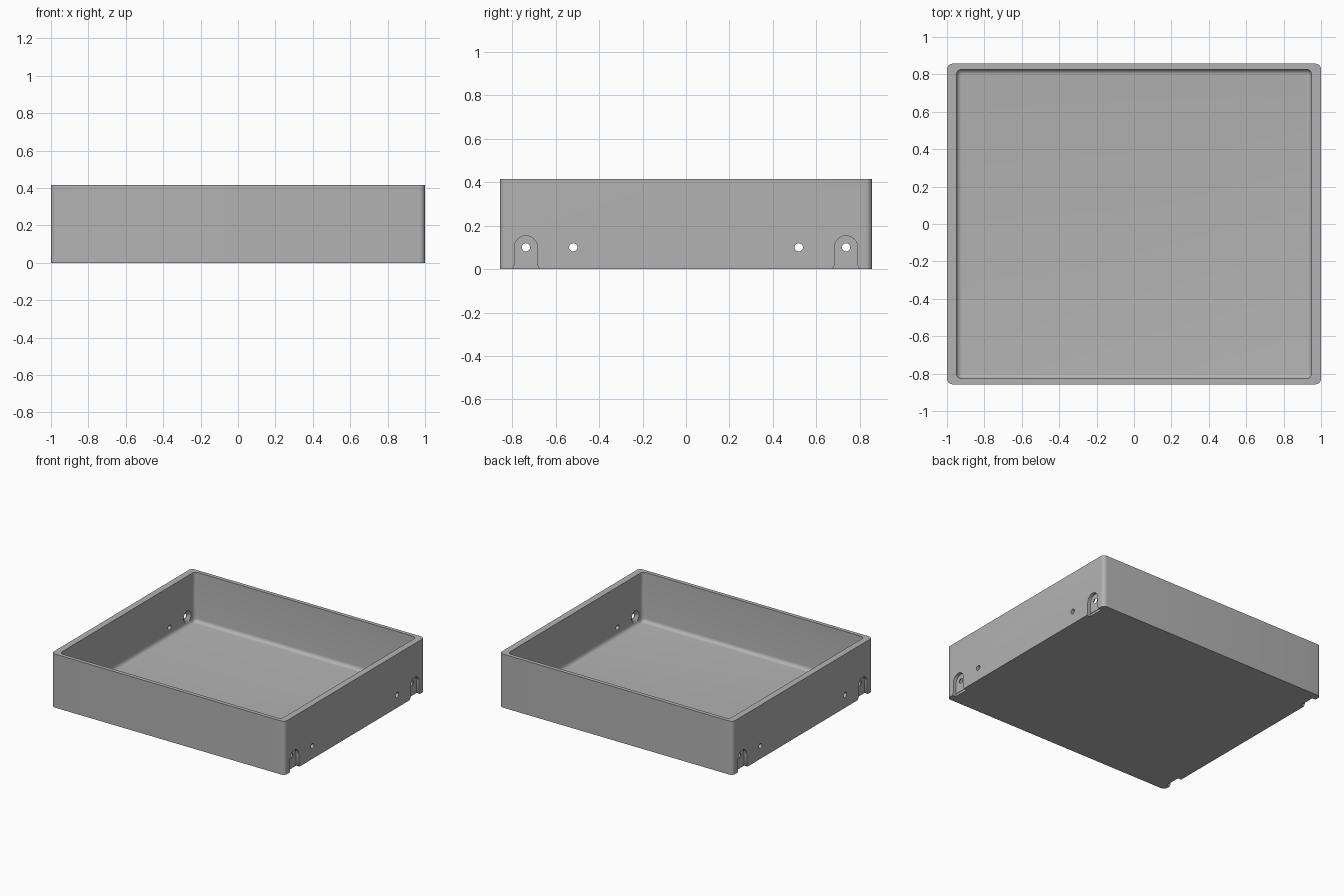
import bpy, bmesh
from math import pi, sin, cos
from mathutils import Matrix, Vector

cube = bpy.data.objects.get("Cube")
if cube:
    bpy.data.objects.remove(cube, do_unlink=True)

HX, HY, HEIGHT = 1.0, 0.857, 0.415
WALL_X, WALL_Y, FLOOR, FILLET = 0.05, 0.03, 0.03, 0.028
HOLE_Z, TAB_R, RECESS = 0.1, 0.053, 0.025

grey = bpy.data.materials.new("plain grey")
grey.use_nodes = True
grey.diffuse_color = (0.45, 0.45, 0.45, 1)
grey.node_tree.nodes["Principled BSDF"].inputs["Base Color"].default_value = grey.diffuse_color


def make_object(name, bm):
    bmesh.ops.recalc_face_normals(bm, faces=bm.faces)
    mesh = bpy.data.meshes.new(name)
    bm.to_mesh(mesh)
    bm.free()
    mesh.materials.append(grey)
    obj = bpy.data.objects.new(name, mesh)
    bpy.context.collection.objects.link(obj)
    return obj


def rounded_loop(bm, hx, hy, r, z, steps=8):
    """Ring of vertices around a rounded rectangle."""
    ring = []
    for quarter, (sx, sy) in enumerate([(1, 1), (-1, 1), (-1, -1), (1, -1)]):
        for i in range(steps + 1):
            a = (quarter + i / steps) * pi / 2
            ring.append(bm.verts.new((sx * (hx - r) + r * cos(a), sy * (hy - r) + r * sin(a), z)))
    return ring


def bridge(bm, a, b):
    for i in range(len(a)):
        j = (i + 1) % len(a)
        bm.faces.new((a[i], a[j], b[j], b[i]))


def prism(name, outline, x0, x1, spread=0):
    """Extrude a (y, z) outline along x; spread widens the x1 end."""
    bm = bmesh.new()
    a = [bm.verts.new((x0, y, z)) for y, z in outline]
    b = [bm.verts.new((x1, y * (1 + spread), z)) for y, z in outline]
    bridge(bm, a, b)
    bm.faces.new(a)
    bm.faces.new(b)
    return make_object(name, bm)


def cylinder(name, r0, r1, x0, x1):
    """Round cutter along x at hole height."""
    bm = bmesh.new()
    turn = Matrix.Translation(((x0 + x1) / 2, 0, HOLE_Z)) @ Matrix.Rotation(pi / 2, 4, "Y")
    bmesh.ops.create_cone(bm, cap_ends=True, segments=32, radius1=r0, radius2=r1,
                          depth=x1 - x0, matrix=turn)
    return make_object(name, bm)


# Tray shell: outer wall, rim, inner wall, filleted floor
bm = bmesh.new()
ix, iy, ir = HX - WALL_X, HY - WALL_Y, 0.03
loops = [rounded_loop(bm, HX, HY, 0.03, 0), rounded_loop(bm, HX, HY, 0.03, HEIGHT),
         rounded_loop(bm, ix, iy, ir, HEIGHT)]
for i in range(7):
    a = i / 6 * pi / 2
    inset = FILLET * (1 - cos(a))
    loops.append(rounded_loop(bm, ix - inset, iy - inset, ir - inset,
                              FLOOR + FILLET * (1 - sin(a))))
for lower, upper in zip(loops, loops[1:]):
    bridge(bm, lower, upper)
bm.faces.new(loops[0])
bm.faces.new(loops[-1])
tray = make_object("tray", bm)


def cut(cutter, side, y):
    """Subtract a cutter placed on one side wall."""
    cutter.hide_render = True
    cutter.data.transform(Matrix.Translation(Vector((0, y, 0))) @ Matrix.Diagonal((side, 1, 1, 1)))
    if side < 0:
        cutter.data.flip_normals()
    mod = tray.modifiers.new("cut", "BOOLEAN")
    mod.operation, mod.solver, mod.object = "DIFFERENCE", "EXACT", cutter
    bpy.context.view_layer.objects.active = tray
    bpy.ops.object.modifier_apply(modifier=mod.name)
    bpy.data.objects.remove(cutter, do_unlink=True)


arch = [(TAB_R * cos(i / 16 * pi), HOLE_Z + TAB_R * sin(i / 16 * pi)) for i in range(17)]
arch += [(-TAB_R, -0.1), (TAB_R, -0.1)]
flare = [(-0.068, -0.01), (0.068, -0.01), (TAB_R, 0.018), (-TAB_R, 0.018)]

for side in (-1, 1):
    for end in (-1, 1):
        # Arched bracket recess with a flared bottom edge
        cut(prism("recess_cutter", arch, HX - RECESS, HX + 0.1), side, end * 0.737)
        cut(prism("flare_cutter", flare, HX - RECESS - 0.004, HX + 0.1), side, end * 0.737)
        # Screw hole, countersunk on the inside
        cut(cylinder("screw_cutter", 0.019, 0.019, HX - 0.2, HX + 0.1), side, end * 0.737)
        cut(cylinder("countersink_cutter", 0.052, 0.019, ix - 0.005, ix + 0.02), side, end * 0.737)
        # Plain pin hole
        cut(cylinder("pin_cutter", 0.019, 0.019, HX - 0.2, HX + 0.1), side, end * 0.519)

# Smooth the rounded edges, keep the rest crisp
bpy.ops.object.select_all(action="DESELECT")
tray.select_set(True)
bpy.context.view_layer.objects.active = tray
bpy.ops.object.shade_smooth_by_angle(angle=pi / 6)
